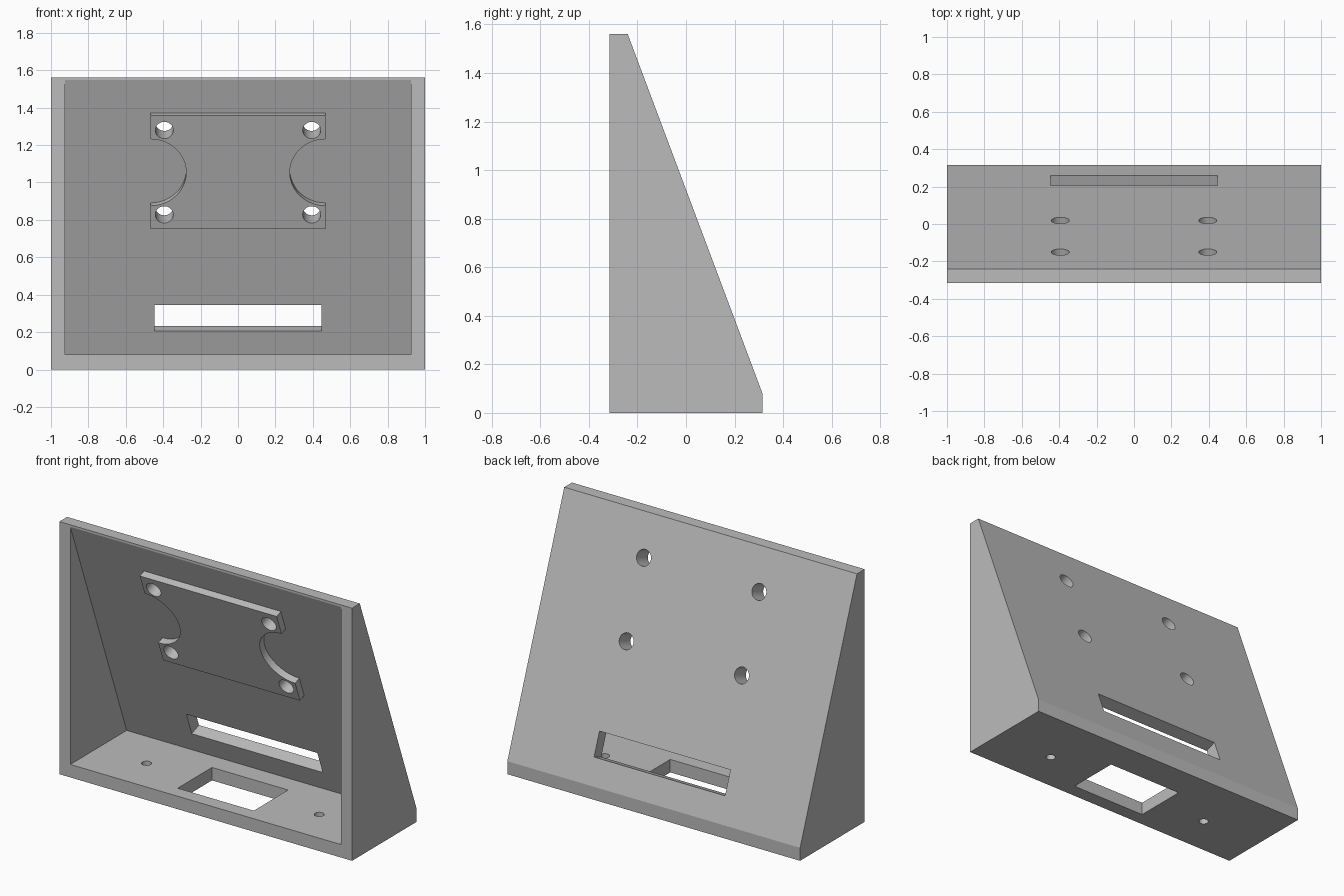
import bpy
import bmesh
from mathutils import Matrix, Vector

cube = bpy.data.objects.get("Cube")
if cube:
    bpy.data.objects.remove(cube, do_unlink=True)

grey = bpy.data.materials.new("plain grey")
grey.use_nodes = True
grey.diffuse_color = (0.5, 0.5, 0.5, 1)
grey.node_tree.nodes["Principled BSDF"].inputs["Base Color"].default_value = (0.5, 0.5, 0.5, 1)


def make_object(name, bm, matrix=Matrix()):
    bmesh.ops.recalc_face_normals(bm, faces=bm.faces)
    bm.transform(matrix)
    mesh = bpy.data.meshes.new(name)
    bm.to_mesh(mesh)
    bm.free()
    mesh.materials.append(grey)
    obj = bpy.data.objects.new(name, mesh)
    bpy.context.collection.objects.link(obj)
    return obj


def side_profile(name, points, half_width):
    """Extrude a (y, z) outline across the width."""
    bm = bmesh.new()
    face = bm.faces.new([bm.verts.new((-half_width, y, z)) for y, z in points])
    extruded = bmesh.ops.extrude_face_region(bm, geom=[face])["geom"]
    moved = [v for v in extruded if isinstance(v, bmesh.types.BMVert)]
    bmesh.ops.translate(bm, verts=moved, vec=(2 * half_width, 0, 0))
    return make_object(name, bm)


def box(name, centre, size, matrix=Matrix()):
    bm = bmesh.new()
    bmesh.ops.create_cube(bm, size=1)
    bmesh.ops.scale(bm, vec=size, verts=bm.verts)
    bmesh.ops.translate(bm, vec=centre, verts=bm.verts)
    return make_object(name, bm, matrix)


def cylinder(name, centre, radius, depth, matrix=Matrix()):
    bm = bmesh.new()
    bmesh.ops.create_cone(bm, cap_ends=True, segments=48, radius1=radius,
                          radius2=radius, depth=depth)
    bmesh.ops.translate(bm, vec=centre, verts=bm.verts)
    return make_object(name, bm, matrix)


def combine(target, tool, operation):
    """Apply a boolean and discard the helper."""
    mod = target.modifiers.new("boolean", 'BOOLEAN')
    mod.operation = operation
    mod.solver = 'EXACT'
    mod.object = tool
    bpy.ops.object.select_all(action='DESELECT')
    bpy.context.view_layer.objects.active = target
    target.select_set(True)
    bpy.ops.object.modifier_apply(modifier=mod.name)
    bpy.data.objects.remove(tool, do_unlink=True)


# Frame of the sloping panel: x across, y up the slope, z into the cavity
up = Vector((0, -0.555, 1.48)).normalized()
inward = Vector((1, 0, 0)).cross(up)
slope = Matrix.Translation((0, -0.066, 1.095)) @ Matrix(
    ((1, 0, 0), up, inward)).transposed().to_4x4()

# Wedge shell, open at the front
bracket = side_profile("wedge_bracket", [
    (-0.315, 0), (0.315, 0), (0.315, 0.08), (-0.24, 1.56), (-0.315, 1.56)], 1)
cavity = side_profile("cavity_cutter", [
    (-0.415, 0.08), (0.235, 0.08), (-0.315, 1.547), (-0.352, 1.647), (-0.415, 1.647)], 0.925)
combine(bracket, cavity, 'DIFFERENCE')

# Raised mounting pad with a round bite on each side
pad = box("mounting_pad", (0, 0, 0.09), (0.935, 0.648, 0.056), slope)
for side in (-1, 1):
    bite = cylinder("bite_cutter", (side * 0.467, 0, 0.1), 0.19, 0.2, slope)
    combine(pad, bite, 'DIFFERENCE')
combine(bracket, pad, 'UNION')

# Screw holes through the pad and panel, and floor holes
for side in (-1, 1):
    for height in (-0.241, 0.241):
        hole = cylinder("screw_cutter", (side * 0.394, height, 0.05), 0.048, 0.3, slope)
        combine(bracket, hole, 'DIFFERENCE')
    hole = cylinder("floor_hole_cutter", (side * 0.59 + 0.005, -0.057, 0.04), 0.028, 0.2)
    combine(bracket, hole, 'DIFFERENCE')

# Long slot in the panel and rectangular floor opening
slot = box("slot_cutter", (0, -0.847, 0.04), (0.895, 0.15, 0.16), slope)
combine(bracket, slot, 'DIFFERENCE')
opening = box("opening_cutter", (0.007, -0.06, 0.04), (0.52, 0.335, 0.2))
combine(bracket, opening, 'DIFFERENCE')

# Keep edges crisp and hole walls smooth
bpy.ops.object.select_all(action='DESELECT')
bracket.select_set(True)
bpy.context.view_layer.objects.active = bracket
bpy.ops.object.shade_smooth_by_angle(angle=0.35)
